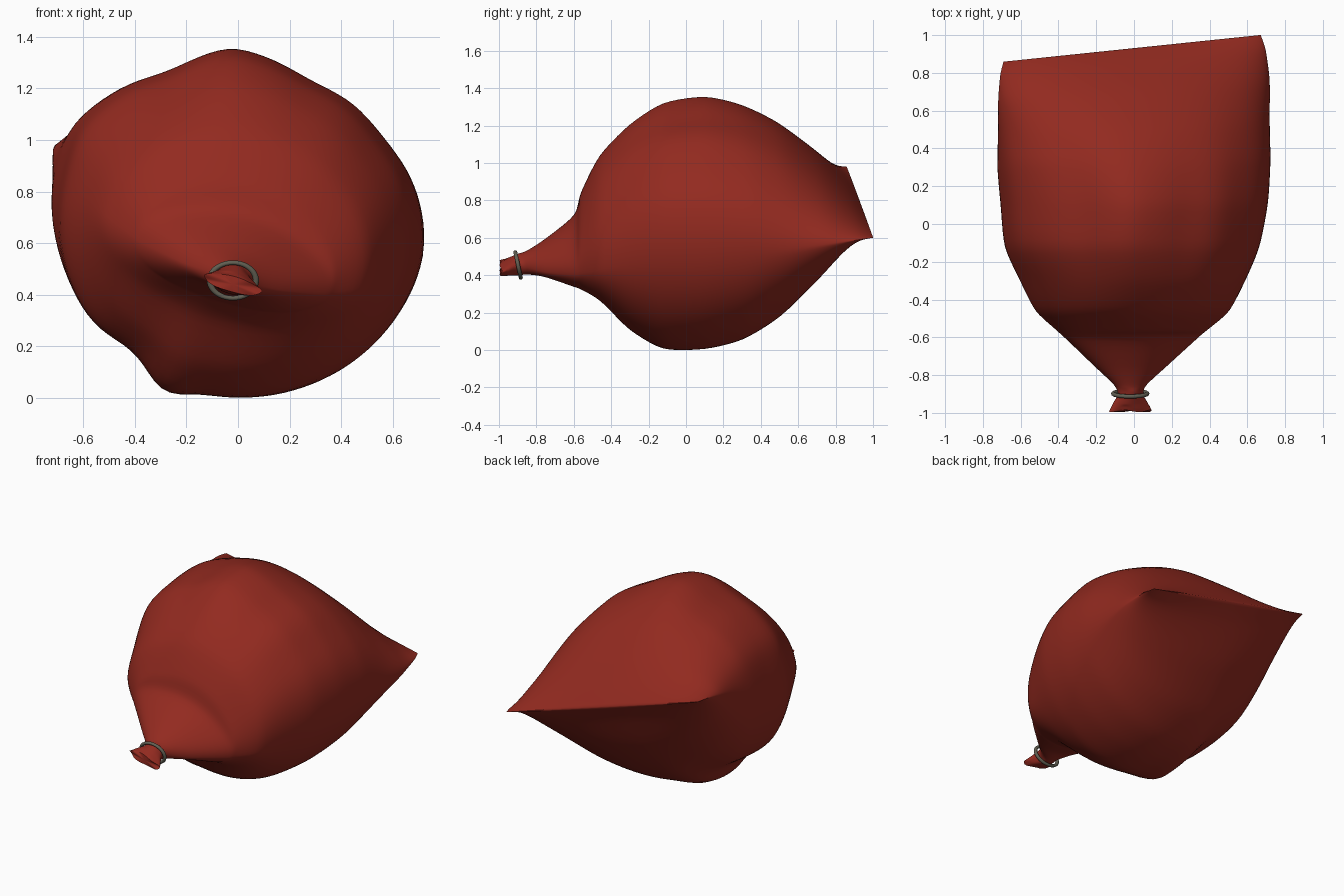
import bpy, bmesh, math

if "Cube" in bpy.data.objects:
    bpy.data.objects.remove(bpy.data.objects["Cube"])

TILT = math.radians(15.6)      # the flat back seam leans down to the right
SIDES = 120


def material(name, rgb):
    m = bpy.data.materials.new(name)
    m.diffuse_color = (*rgb, 1)
    m.use_nodes = True
    m.node_tree.nodes["Principled BSDF"].inputs["Base Color"].default_value = m.diffuse_color
    return m


red = material("dark red cloth", (0.29, 0.023, 0.014))
grey = material("dull grey cord", (0.12, 0.115, 0.085))

# Sections of the sack: y, centre x, centre z, half width, height above, depth below
SECTIONS = [
    (-0.99, -0.02, 0.44, 0.115, 0.030, 0.030),
    (-0.95, -0.02, 0.445, 0.095, 0.045, 0.040),
    (-0.90, -0.02, 0.455, 0.068, 0.058, 0.055),
    (-0.85, -0.02, 0.465, 0.090, 0.065, 0.058),
    (-0.75, -0.02, 0.47, 0.20, 0.120, 0.062),
    (-0.60, -0.02, 0.50, 0.365, 0.210, 0.130),
    (-0.56, -0.02, 0.52, 0.41, 0.320, 0.165),
    (-0.46, -0.015, 0.57, 0.52, 0.465, 0.280),
    (-0.30, -0.01, 0.62, 0.60, 0.580, 0.500),
    (-0.12, -0.01, 0.66, 0.675, 0.650, 0.645),
    (0.10, 0.0, 0.67, 0.71, 0.672, 0.655),
    (0.30, 0.0, 0.69, 0.73, 0.605, 0.620),
    (0.50, 0.0, 0.72, 0.738, 0.475, 0.515),
    (0.70, 0.0, 0.76, 0.745, 0.275, 0.325),
    (0.85, -0.005, 0.785, 0.73, 0.100, 0.110),
    (0.93, -0.01, 0.79, 0.707, 0.004, 0.004),
]


def smooth_sections(rows, steps):
    """Cardinal spline through the sections."""
    out = []
    for i in range(len(rows) - 1):
        p = [rows[max(0, min(len(rows) - 1, i + k))] for k in (-1, 0, 1, 2)]
        for s in range(steps):
            t = s / steps
            row = []
            for a, b, c, d in zip(*p):
                m0, m1 = (c - a) * 0.4, (d - b) * 0.4
                row.append((2*t**3 - 3*t**2 + 1) * b + (t**3 - 2*t**2 + t) * m0
                           + (3*t**2 - 2*t**3) * c + (t**3 - t**2) * m1)
            out.append(row)
    return out + [rows[-1]]


def bump(angle, centre, width):
    d = (angle - math.radians(centre) + math.pi) % (2 * math.pi) - math.pi
    return math.exp(-(d / math.radians(width)) ** 2)


def sack_point(row, k):
    y, cx, cz, a, top, bottom = row
    ang = 2 * math.pi * k / SIDES
    world = ang - TILT
    body = math.exp(-((y - 0.02) / 0.42) ** 2)
    gather = math.exp(-((y + 0.62) / 0.14) ** 2)
    # Soft dents and one low corner around the belly, pleats towards the neck
    f = 1 + body * (0.055 * bump(world, 247, 8) + 0.018 * bump(world, 91, 8)
                    - 0.065 * bump(world, 63, 16) - 0.045 * bump(world, 35, 16)
                    - 0.045 * bump(world, 113, 12) - 0.05 * bump(world, 230, 11)
                    + 0.03 * bump(world, 147, 12))
    f += gather * 0.015 * math.sin(5 * ang + 0.6)
    if y < -0.88:
        f += 0.03 * math.sin(5 * ang)
    # Sections sharpen into a lens towards the seam
    lens = 0.35 * min(1, max(0, (y - 0.35) / 0.5))
    sin = math.sin(ang)
    u = a * math.cos(ang) * f
    v = (top if sin > 0 else bottom) * sin * abs(sin) ** lens * f
    skew = 0.1 * max(0, (y - 0.2) / 0.73)
    wave = 0.006 * math.sin(4 * ang) if y < -0.96 else 0
    return (cx + u * math.cos(TILT) + v * math.sin(TILT),
            y + skew * u + wave,
            cz - u * math.sin(TILT) + v * math.cos(TILT))


# Sack body, neck and tail in one loft
bm = bmesh.new()
rings = [[bm.verts.new(sack_point(r, k)) for k in range(SIDES)]
         for r in smooth_sections(SECTIONS, 5)]
for r0, r1 in zip(rings, rings[1:]):
    for k in range(SIDES):
        n = (k + 1) % SIDES
        bm.faces.new((r0[k], r0[n], r1[n], r1[k]))
# Crumpled end of the tail
mid = bm.verts.new((-0.02, -0.99, 0.44))
for k in range(SIDES):
    bm.faces.new((rings[0][(k + 1) % SIDES], rings[0][k], mid))
# Sewn back seam
bm.faces.new(rings[-1])
bmesh.ops.recalc_face_normals(bm, faces=bm.faces)
lowest = min(v.co.z for v in bm.verts)
for v in bm.verts:                      # settle the belly on the ground
    v.co.z -= lowest * max(0, 1 - v.co.z / 0.4)
mesh = bpy.data.meshes.new("sack")
bm.to_mesh(mesh)
bm.free()
mesh.materials.append(red)
sack = bpy.data.objects.new("sack", mesh)
bpy.context.collection.objects.link(sack)
bpy.context.view_layer.objects.active = sack
sack.select_set(True)
bpy.ops.object.shade_smooth_by_angle(angle=math.radians(50))

# Cord ring around the neck
bpy.ops.object.select_all(action='DESELECT')
bpy.ops.mesh.primitive_torus_add(
    major_radius=0.083, minor_radius=0.011, major_segments=40, minor_segments=10,
    location=(-0.02, -0.898, 0.455), rotation=(math.radians(102), 0, 0))
cord = bpy.context.object
cord.name = "neck_cord"
cord.scale = (1.08, 0.85, 1)
cord.data.materials.append(grey)
bpy.ops.object.shade_smooth_by_angle(angle=math.radians(50))
